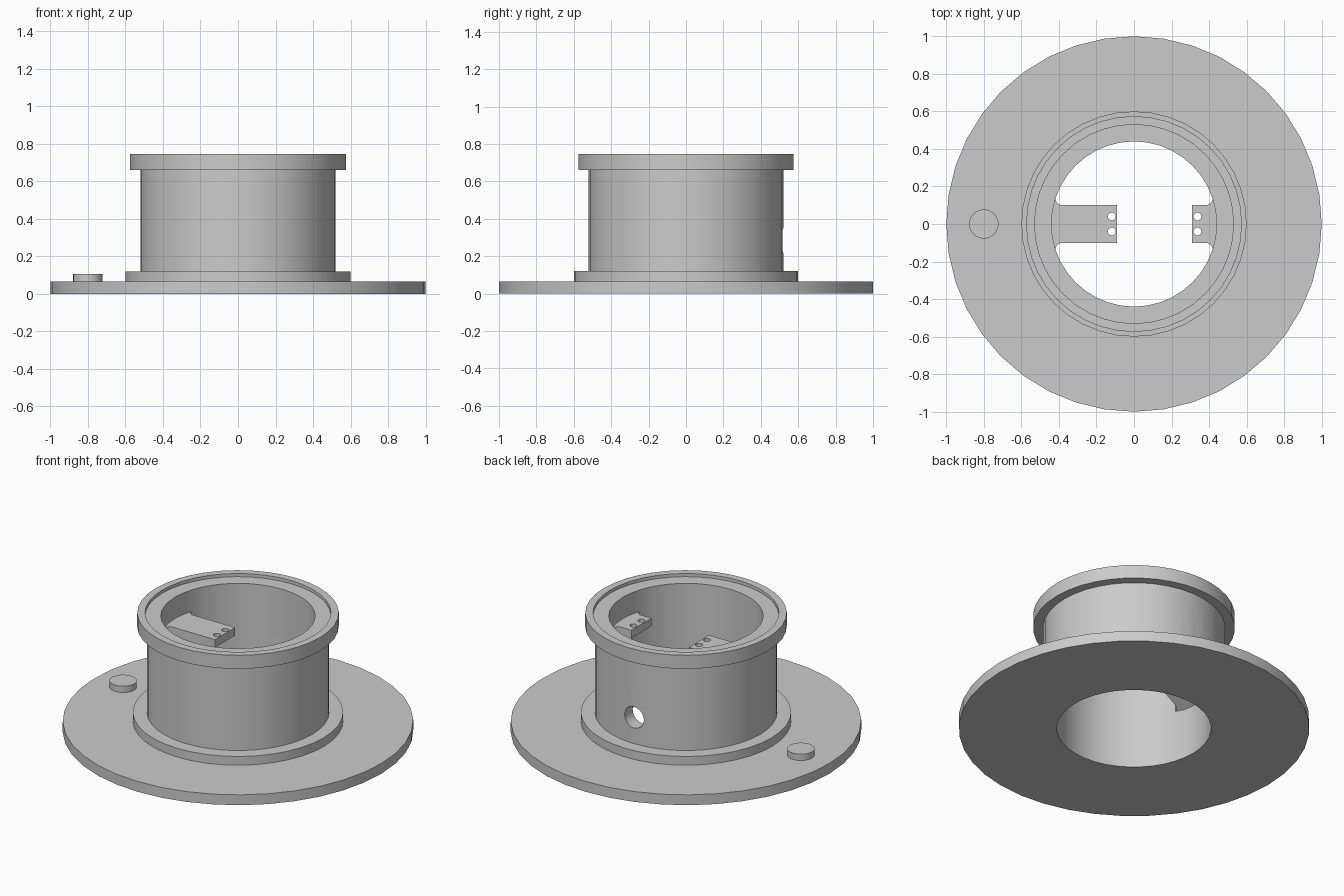
import bpy, bmesh, math
from mathutils import Matrix

cube = bpy.data.objects.get("Cube")
if cube:
    bpy.data.objects.remove(cube, do_unlink=True)

grey = bpy.data.materials.new("plain_grey")
grey.use_nodes = True
grey.diffuse_color = (0.6, 0.6, 0.6, 1)
grey.node_tree.nodes["Principled BSDF"].inputs["Base Color"].default_value = (0.6, 0.6, 0.6, 1)


def finish(bm, name):
    bmesh.ops.recalc_face_normals(bm, faces=bm.faces)
    mesh = bpy.data.meshes.new(name)
    bm.to_mesh(mesh)
    bm.free()
    mesh.materials.append(grey)
    obj = bpy.data.objects.new(name, mesh)
    bpy.context.collection.objects.link(obj)
    return obj


def activate(obj):
    bpy.ops.object.select_all(action="DESELECT")
    obj.select_set(True)
    bpy.context.view_layer.objects.active = obj


def smooth(obj):
    activate(obj)
    bpy.ops.object.shade_smooth_by_angle(angle=math.radians(30))


def lathe(name, profile, sides):
    """Closed profile of (radius, height) turned about z."""
    bm = bmesh.new()
    rings = []
    for i in range(sides):
        a = math.tau * i / sides
        rings.append([bm.verts.new((r * math.cos(a), r * math.sin(a), z)) for r, z in profile])
    for i, ring in enumerate(rings):
        other = rings[(i + 1) % sides]
        for j in range(len(profile)):
            k = (j + 1) % len(profile)
            bm.faces.new((ring[j], other[j], other[k], ring[k]))
    return finish(bm, name)


def cylinder(name, radius, depth, centre, sides=24, along_y=False):
    bm = bmesh.new()
    turn = Matrix.Rotation(math.pi / 2 if along_y else 0, 4, "X")
    bmesh.ops.create_cone(bm, cap_ends=True, segments=sides, radius1=radius, radius2=radius,
                          depth=depth, matrix=Matrix.Translation(centre) @ turn)
    return finish(bm, name)


def cut(obj, cutter):
    cutter.hide_render = True
    mod = obj.modifiers.new("cut", "BOOLEAN")
    mod.operation = "DIFFERENCE"
    mod.solver = "EXACT"
    mod.object = cutter
    activate(obj)
    bpy.ops.object.modifier_apply(modifier=mod.name)
    bpy.data.objects.remove(cutter, do_unlink=True)


# Flange, collar, tube wall and recessed rim as one turned body
body = lathe("flanged_tube", [
    (0.44, 0), (1, 0), (1, 0.065), (0.6, 0.065), (0.6, 0.12), (0.52, 0.12),
    (0.52, 0.66), (0.575, 0.66), (0.575, 0.745), (0.53, 0.745), (0.53, 0.725), (0.44, 0.725)], 40)
# Cable hole through the back wall
cut(body, cylinder("cable_hole_cutter", 0.067, 0.3, (0, 0.48, 0.285), along_y=True))
smooth(body)

# Locating peg on the flange
smooth(cylinder("locating_peg", 0.078, 0.06, (-0.8, 0, 0.075)))


def bracket(name, side, tip):
    """Flat-topped wedge bracket reaching inward from the bore to radius tip."""
    half = [(tip, 0.1), (0.385, 0.1), (0.4, 0.104), (0.412, 0.115), (0.42, 0.135), (0.45, 0.14)]
    outline = half + [(x, -y) for x, y in reversed(half)]
    bm = bmesh.new()
    top = [bm.verts.new((side * x, y, 0.59)) for x, y in outline]
    low = [bm.verts.new((side * x, y, 0.54 - 0.65 * (x - tip))) for x, y in outline]
    bm.faces.new(top)
    bm.faces.new(low)
    for i in range(len(outline)):
        k = (i + 1) % len(outline)
        bm.faces.new((top[i], top[k], low[k], low[i]))
    obj = finish(bm, name)
    # Pair of screw holes near the tip
    for y in (-0.04, 0.04):
        cut(obj, cylinder("screw_hole_cutter", 0.021, 0.4, (side * (tip + 0.028), y, 0.55), 16))
    smooth(obj)


bracket("long_bracket", -1, 0.09)
bracket("short_bracket", 1, 0.31)
